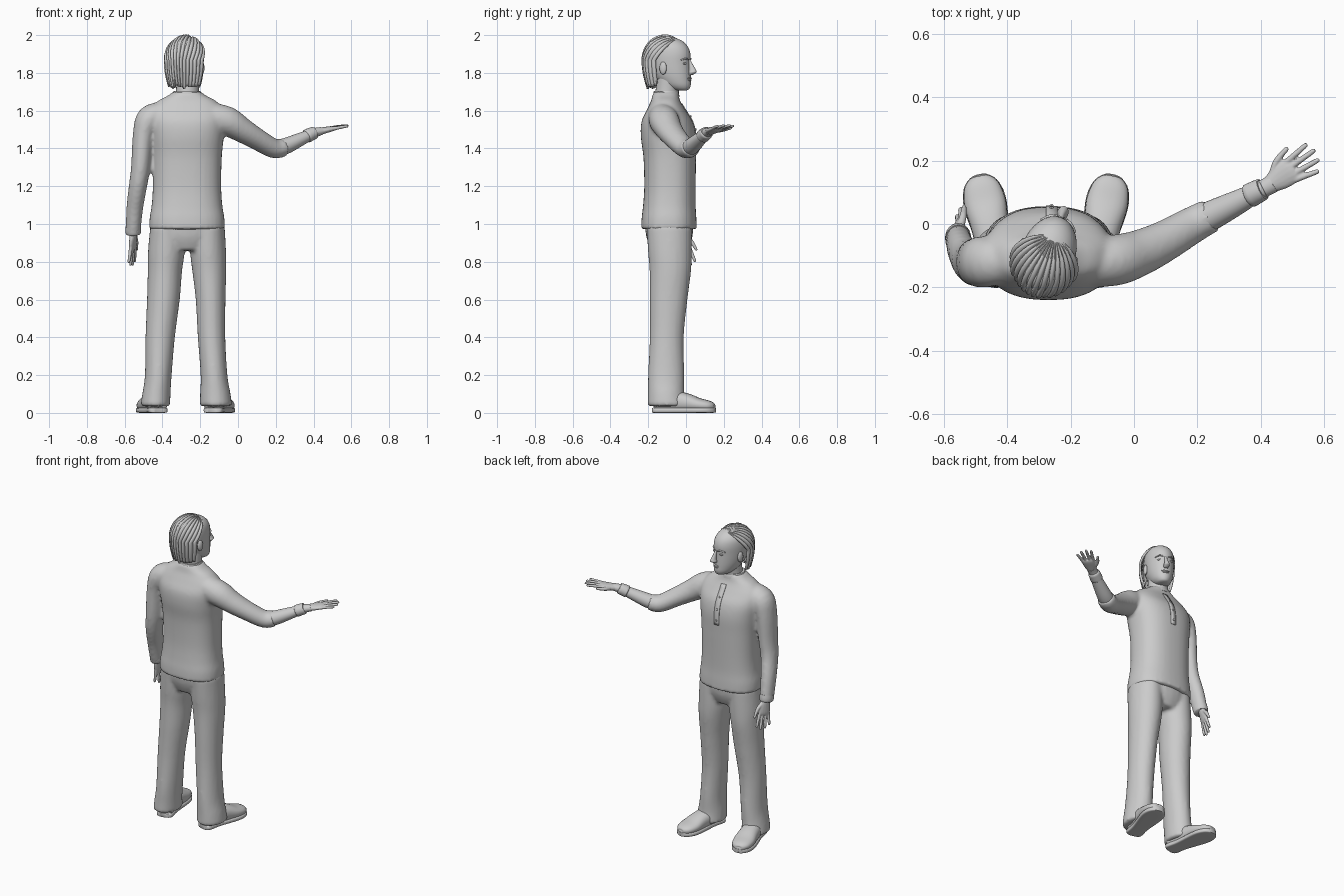
import bpy, bmesh, math, random
from mathutils import Vector, Matrix

if "Cube" in bpy.data.objects:
    bpy.data.objects.remove(bpy.data.objects["Cube"])

random.seed(4)
grey = bpy.data.materials.new("plain_grey")
grey.diffuse_color = (0.6, 0.6, 0.6, 1)
grey.use_nodes = True
grey.node_tree.nodes["Principled BSDF"].inputs["Base Color"].default_value = grey.diffuse_color
I = Matrix.Identity(4)


def add(name, verts, faces, angle=50):
    me = bpy.data.meshes.new(name)
    me.from_pydata(verts, [], faces)
    bm = bmesh.new()
    bm.from_mesh(me)
    bmesh.ops.recalc_face_normals(bm, faces=bm.faces)
    bm.to_mesh(me)
    bm.free()
    me.shade_smooth()
    me.set_sharp_from_angle(angle=math.radians(angle))
    me.materials.append(grey)
    ob = bpy.data.objects.new(name, me)
    bpy.context.collection.objects.link(ob)
    return ob


def spline(rows, steps):
    """Smooth interpolation through rows of numbers."""
    out = []
    for i in range(len(rows) - 1):
        p0, p1, p2, p3 = rows[max(i - 1, 0)], rows[i], rows[i + 1], rows[min(i + 2, len(rows) - 1)]
        for s in range(steps):
            t = s / steps
            out.append([b + .5 * t * (c - a + t * (2 * a - 5 * b + 4 * c - d + t * (3 * (b - c) + d - a)))
                        for a, b, c, d in zip(p0, p1, p2, p3)])
    return out + [list(rows[-1])]


def loft(name, rows, side=None, n=24, steps=4, power=2, mat=I):
    """Rows are x, y, z, half width, half depth. Rings are level, or follow the path if side is given."""
    rows = spline(rows, steps)
    verts, faces = [], []
    for i, (x, y, z, a, b) in enumerate(rows):
        u, v = Vector((1, 0, 0)), Vector((0, 1, 0))
        if side:
            t = Vector(rows[min(i + 1, len(rows) - 1)][:3]) - Vector(rows[max(i - 1, 0)][:3])
            t.normalize()
            u = Vector(side)
            u = (u - t * u.dot(t)).normalized()
            v = t.cross(u)
        for k in range(n):
            c, s = math.cos(math.tau * k / n), math.sin(math.tau * k / n)
            c, s = (math.copysign(abs(q) ** (2 / power), q) for q in (c, s))
            verts.append(mat @ (Vector((x, y, z)) + u * a * c + v * b * s))
    for i in range(len(rows) - 1):
        for k in range(n):
            j = (k + 1) % n
            faces.append((i * n + k, i * n + j, i * n + n + j, i * n + n + k))
    faces += [tuple(range(n)), tuple(range(len(verts) - n, len(verts)))]
    return add(name, verts, faces)


def ball(name, loc, size, mat=I):
    x, y, z = loc
    rows = [(x, y, z + size[2] * math.sin(a), size[0] * math.cos(a), size[1] * math.cos(a))
            for a in (math.radians(d) for d in range(-85, 86, 17))]
    return loft(name, rows, n=14, steps=1, mat=mat)


def fuse(name, parts, voxel=.011, rounds=4):
    """Blend overlapping parts into one smooth skin."""
    bm = bmesh.new()
    for p in parts:
        bm.from_mesh(p.data)
        bpy.data.objects.remove(p)
    me = bpy.data.meshes.new(name)
    bm.to_mesh(me)
    bm.free()
    ob = bpy.data.objects.new(name, me)
    bpy.context.collection.objects.link(ob)
    m = ob.modifiers.new("skin", 'REMESH')
    m.mode, m.voxel_size, m.use_smooth_shade = 'VOXEL', voxel, True
    m = ob.modifiers.new("soften", 'SMOOTH')
    m.iterations = rounds
    dg = bpy.context.evaluated_depsgraph_get()
    new = bpy.data.meshes.new_from_object(ob.evaluated_get(dg))
    ob.modifiers.clear()
    ob.data = new
    new.name = name
    new.materials.clear()
    new.materials.append(grey)
    new.shade_smooth()
    return ob


# Shirt: torso with both sleeves
torso = loft("torso", [(-.27, -.09, .972, .2, .147), (-.27, -.09, 1.03, .198, .145), (-.27, -.088, 1.1, .187, .139),
                       (-.27, -.085, 1.2, .181, .136), (-.27, -.086, 1.35, .184, .139), (-.27, -.093, 1.46, .195, .146),
                       (-.27, -.1, 1.54, .205, .136), (-.27, -.105, 1.6, .2, .105), (-.27, -.108, 1.65, .155, .078),
                       (-.27, -.108, 1.68, .1, .07), (-.27, -.106, 1.7, .074, .064)], n=40, power=2.4)
sleeve_l = loft("sleeve", [(-.38, -.12, 1.6, .05, .06), (-.465, -.12, 1.56, .07, .08), (-.5, -.12, 1.47, .057, .077),
                           (-.515, -.12, 1.3, .051, .07), (-.53, -.11, 1.2, .048, .062), (-.547, -.075, 1.08, .044, .054),
                           (-.555, -.045, .955, .039, .047)], side=(1, 0, 0))
arm_side = (-.47, .88, 0)
sleeve_r = loft("sleeve", [(-.16, -.13, 1.57, .07, .075), (-.06, -.115, 1.545, .08, .078), (.02, -.09, 1.498, .073, .066),
                           (.1, -.052, 1.45, .065, .057), (.19, 0, 1.4, .058, .052), (.245, .028, 1.407, .054, .048)],
                side=arm_side)
shirt = fuse("shirt", [torso, sleeve_l, sleeve_r])

# Trousers: pelvis with two legs
pelvis = loft("pelvis", [(-.27, -.09, 1.02, .185, .13), (-.27, -.088, .93, .19, .122), (-.27, -.088, .86, .12, .095)])
leg_l = loft("leg", [(-.375, -.09, .99, .09, .12), (-.38, -.085, .85, .097, .116), (-.387, -.083, .75, .091, .11),
                     (-.395, -.092, .6, .087, .1), (-.412, -.102, .4, .078, .09), (-.422, -.105, .2, .071, .096),
                     (-.432, -.105, .1, .075, .097), (-.438, -.1, .035, .079, .104)])
leg_r = loft("leg", [(-.16, -.09, .99, .09, .12), (-.158, -.085, .85, .095, .116), (-.152, -.083, .75, .09, .11),
                     (-.145, -.092, .6, .079, .1), (-.14, -.102, .4, .073, .09), (-.127, -.105, .2, .071, .096),
                     (-.12, -.105, .1, .081, .097), (-.117, -.1, .035, .086, .104)])
trousers = fuse("trousers", [pelvis, leg_l, leg_r], rounds=5)

# Shoes: rounded upper on a flat sole
for name, x, turn in (("left", -.443, 12), ("right", -.112, -12)):
    m = Matrix.Translation((x, -.06, 0)) @ Matrix.Rotation(math.radians(turn), 4, 'Z')
    loft(name + "_shoe", [(0, -.112, .05, .03, .03), (0, -.1, .055, .052, .05), (0, -.03, .062, .056, .058),
                          (0, .06, .055, .06, .05), (0, .13, .043, .066, .036), (0, .185, .036, .055, .028),
                          (0, .212, .03, .03, .018), (0, .218, .03, .008, .006)], side=(1, 0, 0), mat=m, power=2.3)
    loft(name + "_sole", [(0, -.117, .014, .025, .013), (0, -.1, .014, .05, .014), (0, -.02, .014, .05, .014),
                          (0, .12, .014, .068, .014), (0, .185, .014, .057, .014), (0, .215, .014, .03, .013),
                          (0, .222, .014, .006, .012)], side=(1, 0, 0), mat=m, power=5)


# Hands: palm, four fingers and thumb, in a frame of thumb side, palm normal and reach
def hand(name, wrist, reach, thumb):
    d = Vector(reach).normalized()
    s = Vector(thumb)
    s = (s - d * s.dot(d)).normalized()
    m = Matrix((s, d.cross(s), d)).transposed().to_4x4()
    m.translation = wrist
    parts = [loft("palm", [(0, 0, -.03, .026, .022), (0, 0, .01, .028, .02), (.003, 0, .05, .041, .017),
                           (.002, 0, .09, .042, .014), (0, 0, .106, .034, .009)], mat=m, n=16)]
    for x, length, fan in ((.031, .078, .012), (.011, .09, .004), (-.011, .084, -.006), (-.03, .064, -.016)):
        parts.append(loft("finger", [(x, 0, .085, .01, .01), (x + fan * .5, .001, .1 + length * .4, .0095, .009),
                                     (x + fan, 0, .096 + length, .008, .0075),
                                     (x + fan, 0, .104 + length, .003, .003)], mat=m, n=10))
    parts.append(loft("thumb", [(.015, 0, .025, .015, .013), (.045, 0, .06, .013, .012), (.06, 0, .095, .01, .009),
                                (.066, 0, .118, .008, .007), (.067, 0, .124, .003, .003)], mat=m, n=10))
    fuse(name, parts, .0038, 2)


hand("right_hand", (.42, .118, 1.488), (.165, .107, .036), arm_side)
hand("left_hand", (-.553, -.035, .965), (-.01, .045, -.18), (.35, .9, .2))

# Bare forearm with wristband, and the other cuff
loft("right_forearm", [(.19, 0, 1.395, .046, .042), (.25, .03, 1.412, .046, .043), (.33, .07, 1.448, .038, .035),
                       (.4, .107, 1.481, .029, .026), (.44, .129, 1.492, .029, .021)], side=arm_side)
loft("wristband", [(.362, .088, 1.464, .03, .03), (.364, .089, 1.465, .038, .036), (.385, .1, 1.475, .037, .035),
                   (.405, .11, 1.483, .035, .033), (.407, .111, 1.484, .028, .026)], side=arm_side, steps=2)
loft("left_cuff", [(-.554, -.05, .985, .041, .048), (-.555, -.043, .955, .041, .047), (-.555, -.041, .945, .036, .042)],
     side=(1, 0, 0), steps=2)

# Collar and neck
loft("neck", [(-.27, -.105, 1.64, .068, .066), (-.268, -.1, 1.7, .061, .062), (-.264, -.09, 1.77, .06, .064)])
loft("collar", [(-.27, -.104, 1.672, .08, .07), (-.27, -.105, 1.69, .077, .068), (-.27, -.106, 1.704, .07, .064)])

# Button placket laid on the chest
bpy.context.view_layer.update()


def chest(x, z, lift):
    hit, p, _, _ = shirt.ray_cast((x, 1, z), (0, -1, 0))
    return Vector((x, p.y + lift if hit else 0, z))


rows = [1.40 + .02 * i for i in range(13)]
verts = [chest(-.26 + dx, z, .004) for z in rows for dx in (-.018, 0, .018)]
add("placket", verts, [(3 * i + k, 3 * i + k + 1, 3 * i + k + 4, 3 * i + k + 3) for i in range(12) for k in (0, 1)]
    ).modifiers.new("thickness", 'SOLIDIFY').thickness = .004
for z in (1.43, 1.5, 1.57):
    ball("button", chest(-.26, z, .005), (.006, .004, .006))

# Head turned towards the raised arm
H = Matrix.Translation((-.27, -.09, 0)) @ Matrix.Rotation(math.radians(-20), 4, 'Z')
loft("head", [(0, .07, 1.708, .02, .03), (0, .06, 1.715, .038, .052), (0, .042, 1.735, .056, .078),
              (0, .025, 1.765, .069, .095), (0, .01, 1.8, .078, .109), (0, 0, 1.85, .084, .117), (0, -.005, 1.9, .086, .122),
              (0, -.01, 1.94, .08, .112), (0, -.015, 1.97, .06, .085), (0, -.015, 1.988, .025, .04)], n=32, mat=H)
loft("nose", [(0, .112, 1.87, .008, .008), (0, .122, 1.845, .009, .012), (0, .132, 1.815, .014, .02),
              (0, .132, 1.803, .018, .022), (0, .122, 1.79, .012, .012)], n=14, mat=H)
for z, w in ((1.771, .026), (1.762, .022)):
    ball("lip", (0, .113, z), (w, .013, .006), H)
for s, side in ((-1, "left"), (1, "right")):
    ball(side + "_eye", (s * .034, .1, 1.85), (.014, .01, .007), H)
    loft(side + "_brow", [(s * .015, .114, 1.869, .005, .003), (s * .035, .108, 1.876, .006, .004),
                          (s * .058, .088, 1.868, .004, .003)], side=(0, 1, 0), n=8, mat=H)
    ball(side + "_ear", (s * .086, -.002, 1.825), (.011, .02, .034), H)

# Hair: grooved locks swept back from the forehead, then hanging behind the ears
locks, per, down = 15, 6, 26
cols = locks * per + 1
p, q = Vector((0, .6, .8)), Vector((0, -.8, .6))
ends = [random.uniform(1.70, 1.73) for _ in range(locks + 1)]
lifts = [random.uniform(.98, 1.02) for _ in range(locks + 1)]
verts = []
for c in range(cols):
    lam = math.radians(-84 + 168 * c / (cols - 1))
    w = q * math.cos(lam) + Vector((1, 0, 0)) * math.sin(lam)
    equator = math.pi / 2 + math.atan2(w.z, .8)
    lock, f = c // per, (c % per) / per
    ridge = (.955 + .075 * math.sin(math.pi * f) ** .6) * (lifts[lock] if f else 1)
    for r in range(down):
        t = min(r / 17, 1)
        th = .04 + (equator - .04) * t
        v = p * math.cos(th) + w * math.sin(th)
        k = 1 + (ridge - 1) * min(1, r / 4)
        fall = max(0, r - 17) / 8
        shrink = k * (1 - .2 * fall ** 2)
        z = 1.867 + v.z * .131 * k
        z += (ends[lock] + .025 * abs(math.sin(lam)) - z) * fall
        verts.append(H @ Vector((v.x * .11 * shrink, -.02 + v.y * .124 * shrink, z)))
faces = [(c * down + r, c * down + r + 1, (c + 1) * down + r + 1, (c + 1) * down + r)
         for c in range(cols - 1) for r in range(down - 1)]
hair = add("hair", verts, faces, 40).modifiers.new("thickness", 'SOLIDIFY')
hair.thickness, hair.offset = .012, -1
